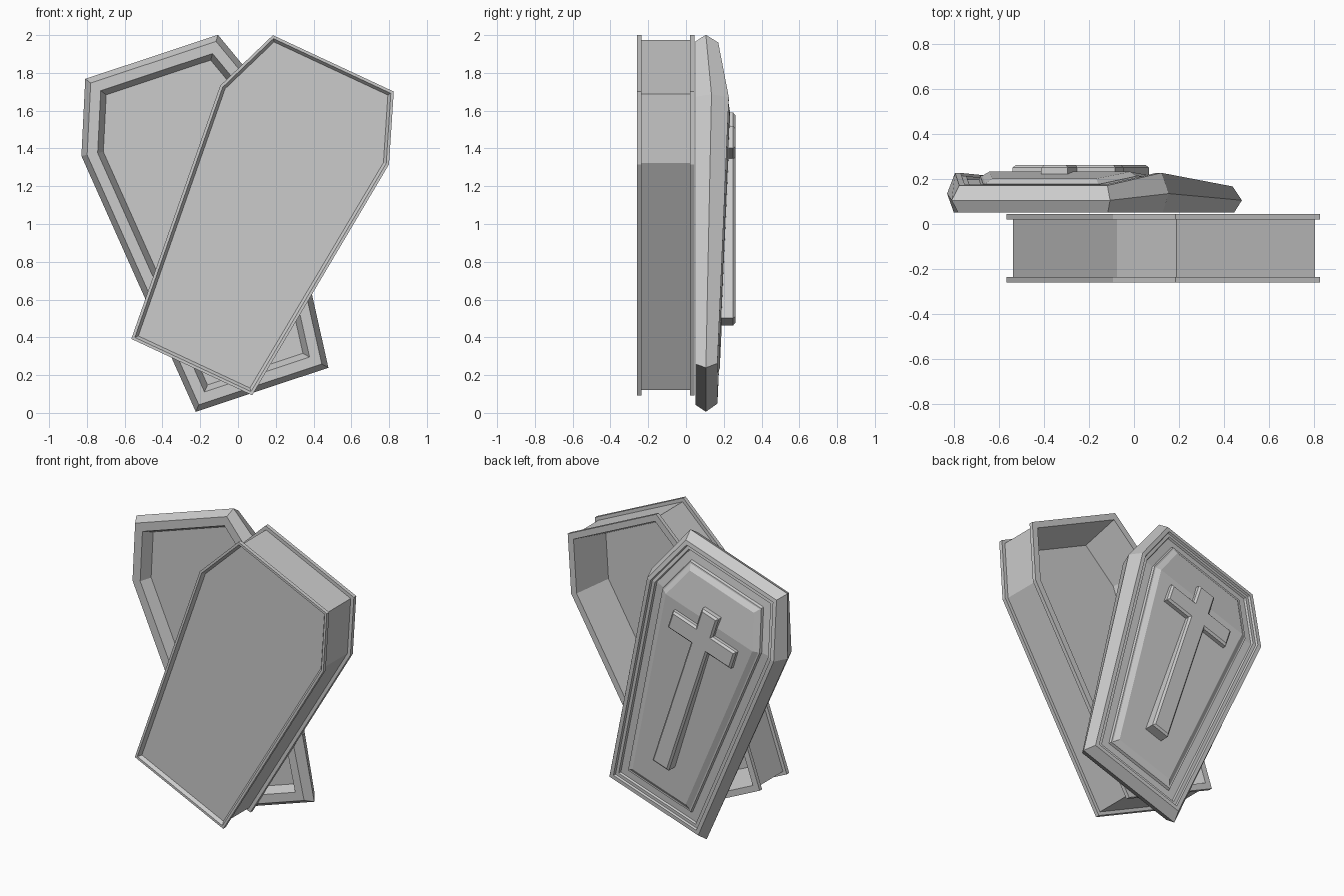
import bpy
import bmesh
from math import radians
from mathutils import Vector

if "Cube" in bpy.data.objects:
    bpy.data.objects.remove(bpy.data.objects["Cube"], do_unlink=True)

stone = bpy.data.materials.new("plain_grey")
stone.use_nodes = True
GREY = (0.6, 0.6, 0.6, 1)
stone.diffuse_color = GREY
stone.node_tree.nodes["Principled BSDF"].inputs["Base Color"].default_value = GREY


def outline(end, shoulder, shoulder_v, length):
    """Six-sided coffin outline, foot at v = 0, counter-clockwise."""
    right = [(end, 0), (shoulder, shoulder_v), (end, length)]
    left = [(-u, v) for u, v in reversed(right)]
    return [Vector(p) for p in right + left]


def inset(points, d):
    """Move every edge of a convex outline inward by d."""
    result = []
    for i, p in enumerate(points):
        a = (p - points[i - 1]).normalized()
        b = (points[(i + 1) % len(points)] - p).normalized()
        na, nb = Vector((-a.y, a.x)), Vector((-b.y, b.x))
        result.append(p + (na + nb) * (d / (1 + na.dot(nb))))
    return result


def finish(name, bm, foot, angle):
    bmesh.ops.recalc_face_normals(bm, faces=bm.faces)
    mesh = bpy.data.meshes.new(name)
    bm.to_mesh(mesh)
    bm.free()
    mesh.materials.append(stone)
    obj = bpy.data.objects.new(name, mesh)
    obj.location = (foot[0], 0, foot[1])
    obj.rotation_euler = (0, radians(angle), 0)
    bpy.context.collection.objects.link(obj)
    return obj


def loft(name, points, rings, foot, angle):
    """Join inset rings (inset, depth rule) and cap both ends in two panels."""
    bm = bmesh.new()
    loops = []
    for d, depth in rings:
        loops.append([bm.verts.new((p.x, depth(p.y), p.y)) for p in inset(points, d)])
    for low, high in zip(loops, loops[1:]):
        for i in range(6):
            j = (i + 1) % 6
            bm.faces.new((low[i], low[j], high[j], high[i]))
    for ring in (loops[0], loops[-1]):
        bm.faces.new((ring[0], ring[1], ring[4], ring[5]))
        bm.faces.new((ring[1], ring[2], ring[3], ring[4]))
    return finish(name, bm, foot, angle)


def flat(y):
    return lambda v: y


# Open box: recessed base, two flanges, tapering hollow
box_rings = [(0.03, -0.24), (0.015, -0.26), (0, -0.26), (0, -0.235),
             (0.022, -0.235), (0.022, 0.02), (0, 0.02), (0, 0.045),
             (0.04, 0.045), (0.1, -0.2)]
loft("coffin_box", outline(0.353, 0.493, 1.414, 1.774),
     [(d, flat(y)) for d, y in box_rings], (-0.245, 0.2425), 25)

# Lid: hollow underside, ridged rim, stepped groove and raised panel
LENGTH, SHOULDER = 1.857, 1.476
FOOT, TILT = (0.1275, 0.1225), -18.36


def sloped(k, c):
    """Depth that swells from both ends toward the shoulders."""
    def rule(v):
        t = min(v / SHOULDER, (LENGTH - v) / (LENGTH - SHOULDER), 1)
        return 0.05 + k * (0.115 + 0.062 * t) + c
    return rule


lid_rings = [(0.115, flat(0.12)), (0.085, flat(0.05)), (0.03, flat(0.05)),
             (0, sloped(0.48, 0))]
lid_steps = [(0.035, 0), (0.06, 0), (0.065, -0.014), (0.085, -0.014),
             (0.09, -0.028), (0.14, -0.028), (0.145, -0.012),
             (0.155, -0.012), (0.185, 0.006)]
lid_rings += [(d, sloped(1, c)) for d, c in lid_steps]
loft("coffin_lid", outline(0.37, 0.518, SHOULDER, LENGTH), lid_rings, FOOT, TILT)

# Cross on the lid, with a chamfered outer edge
w, arm, low, mid, top = 0.062, 0.24, 0.38, 1.33, 1.525
half = [(w, low), (w, mid - w), (arm, mid - w), (arm, mid + w), (w, mid + w), (w, top)]
profile = half + [(-u, v) for u, v in reversed(half)]
bm = bmesh.new()
base = bm.faces.new([bm.verts.new((u, 0.14, v)) for u, v in profile])
made = bmesh.ops.extrude_face_region(bm, geom=[base], use_keep_orig=True)["geom"]
bmesh.ops.translate(bm, vec=(0, 0.11, 0),
                    verts=[g for g in made if isinstance(g, bmesh.types.BMVert)])
bmesh.ops.recalc_face_normals(bm, faces=bm.faces)
front = [f for f in bm.faces if f.calc_center_median().y > 0.24]
bmesh.ops.inset_region(bm, faces=front, thickness=0.012, depth=0.012,
                       use_even_offset=True, use_boundary=True)
finish("lid_cross", bm, FOOT, TILT)
